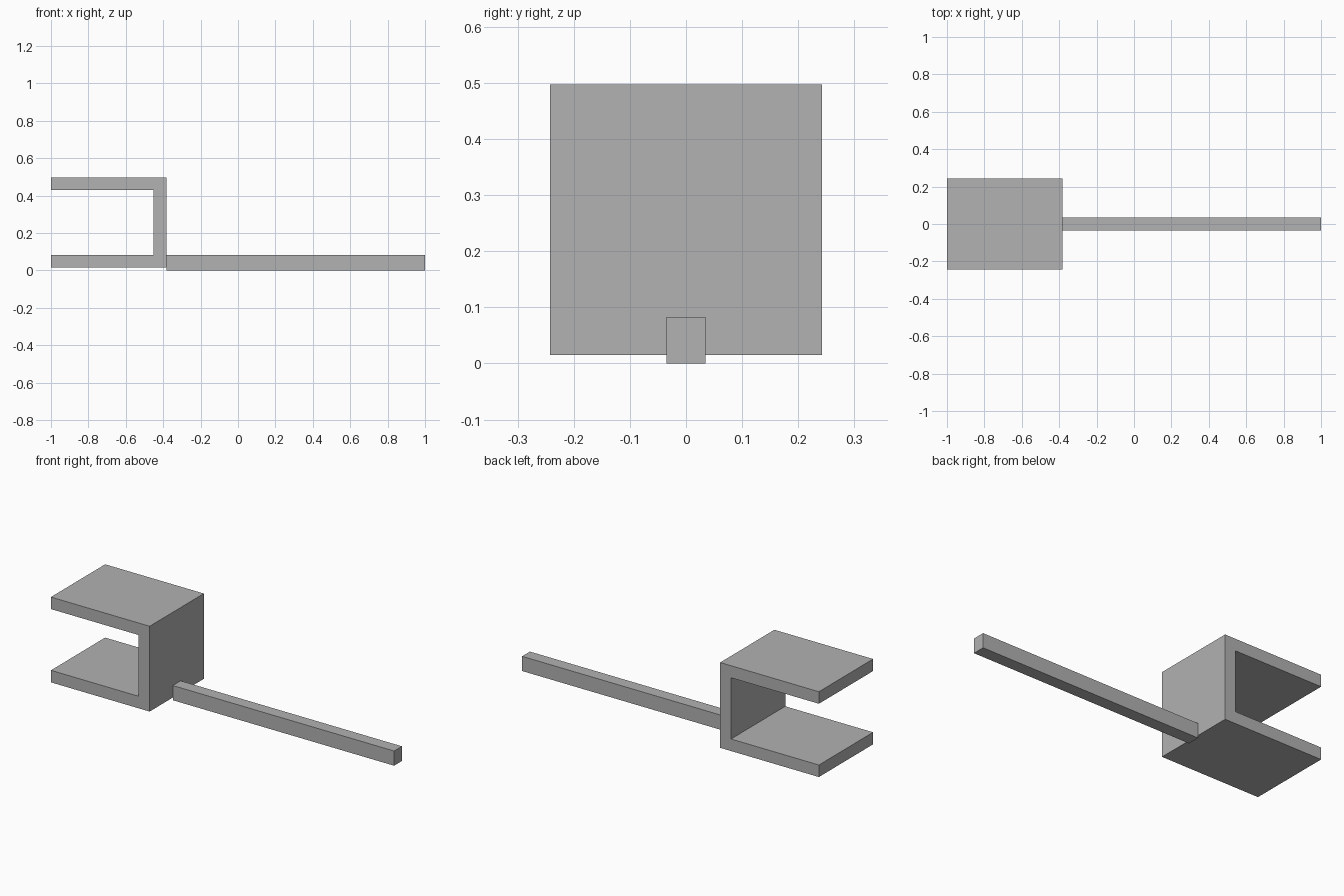
import bpy
import bmesh

cube = bpy.data.objects.get("Cube")
if cube:
    bpy.data.objects.remove(cube, do_unlink=True)

# Single plain grey finish
grey = bpy.data.materials.new("plain_grey")
grey.use_nodes = True
colour = (0.445, 0.445, 0.445, 1)
grey.diffuse_color = colour
grey.node_tree.nodes["Principled BSDF"].inputs["Base Color"].default_value = colour


def extrude_profile(name, profile, half_width):
    """Extrude an x-z outline symmetrically along y."""
    bm = bmesh.new()
    face = bm.faces.new([bm.verts.new((x, -half_width, z)) for x, z in profile])
    result = bmesh.ops.extrude_face_region(bm, geom=[face])
    verts = [v for v in result["geom"] if isinstance(v, bmesh.types.BMVert)]
    bmesh.ops.translate(bm, verts=verts, vec=(0, 2 * half_width, 0))
    bmesh.ops.recalc_face_normals(bm, faces=bm.faces)
    mesh = bpy.data.meshes.new(name)
    bm.to_mesh(mesh)
    bm.free()
    mesh.materials.append(grey)
    obj = bpy.data.objects.new(name, mesh)
    bpy.context.collection.objects.link(obj)
    return obj


# C-shaped bracket, open towards -x
left, right, bottom, top, wall = -1.0, -0.383, 0.015, 0.497, 0.068
extrude_profile("bracket", [
    (left, bottom), (right, bottom), (right, top), (left, top),
    (left, top - wall), (right - wall, top - wall),
    (right - wall, bottom + wall), (left, bottom + wall),
], 0.242)

# Long handle bar, butted against the bracket wall
bar_top = bottom + wall
extrude_profile("handle_bar", [
    (right, 0), (1, 0), (1, bar_top), (right, bar_top),
], 0.035)
